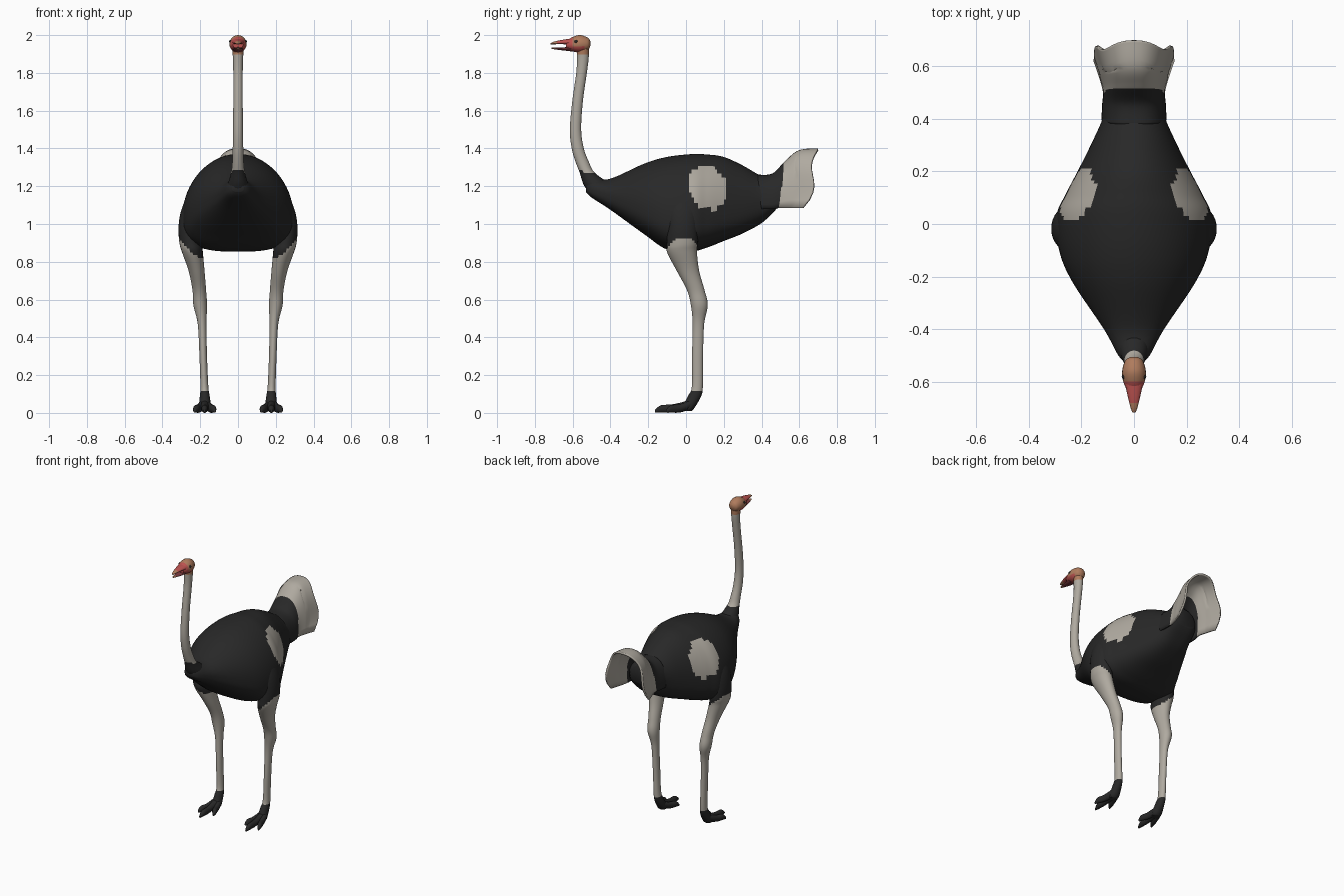
import bpy, bmesh, math
from mathutils import Vector


def material(name, rgb):
    m = bpy.data.materials.new(name)
    m.diffuse_color = (*rgb, 1)
    return m


BLACK = material("black_plumage", (0.021, 0.021, 0.021))
PALE = material("pale_grey", (0.43, 0.40, 0.35))
TAN = material("tan_skin", (0.43, 0.20, 0.11))
RED = material("red_skin", (0.50, 0.085, 0.08))
DARK = material("dark_red", (0.20, 0.045, 0.05))


def spline(rows, k):
    """Smoothly resample a list of rows, k steps per span."""
    out = []
    for i in range(len(rows) - 1):
        a, b, c, d = (rows[max(0, min(len(rows) - 1, i + j))] for j in (-1, 0, 1, 2))
        for s in range(k):
            t = s / k
            out.append([q + 0.5 * t * ((r - p) + t * (2 * p - 5 * q + 4 * r - e
                        + t * (3 * (q - r) + e - p))) for p, q, r, e in zip(a, b, c, d)])
    return out + [list(rows[-1])]


def finish(name, bm, mats, rule=None, mirror=False, angle=50):
    bmesh.ops.recalc_face_normals(bm, faces=bm.faces)
    if rule:
        for f in bm.faces:
            f.material_index = rule(f.calc_center_median())
    me = bpy.data.meshes.new(name)
    bm.to_mesh(me)
    bm.free()
    for m in mats:
        me.materials.append(m)
    ob = bpy.data.objects.new(name, me)
    bpy.context.collection.objects.link(ob)
    if mirror:
        ob.modifiers.new("mirror", 'MIRROR')
    bpy.context.view_layer.objects.active = ob
    ob.select_set(True)
    bpy.ops.object.shade_smooth_by_angle(angle=math.radians(angle))
    ob.select_set(False)
    return ob


def loft(name, rows, along, mats, rule=None, n=24, k=4, low=1.0, mirror=False):
    """Skin rings (x, y, z, half width, upper radius, lower radius) along y or z.
    low < 1 squares off the lower half of each ring."""
    bm = bmesh.new()
    rings = []
    for x, y, z, w, up, dn in spline(rows, k):
        ring = []
        for i in range(n):
            a = 2 * math.pi * i / n
            c, s = math.cos(a), math.sin(a)
            if s < 0:
                c = math.copysign(abs(c) ** low, c)
                s = -abs(s) ** low
            r = s * (up if s > 0 else dn)
            p = (x + w * c, y, z + r) if along == 'y' else (x + w * c, y + r, z)
            ring.append(bm.verts.new(p))
        rings.append(ring)
    for a, b in zip(rings, rings[1:]):
        for i in range(n):
            j = (i + 1) % n
            bm.faces.new((a[i], a[j], b[j], b[i]))
    bm.faces.new(rings[0])
    bm.faces.new(rings[-1])
    return finish(name, bm, mats, rule, mirror)


# Body with a pale wing patch on each flank
def wing_patch(p):
    u, v = (p.y - 0.11) / 0.103, (p.z - 1.19) / 0.113
    inside = abs(u) ** 3 + abs(v) ** 3 < 1 and p.y > 0.01 + max(0, 1.2 - p.z) * 0.5
    return 1 if inside and u + v < 1.35 else 0


loft("body", [
    (0, -0.53, 1.19, 0.03, 0.03, 0.02),
    (0, -0.50, 1.18, 0.06, 0.06, 0.04),
    (0, -0.40, 1.15, 0.115, 0.09, 0.075),
    (0, -0.22, 1.08, 0.235, 0.24, 0.135),
    (0, -0.10, 1.04, 0.285, 0.315, 0.175),
    (0, 0.03, 1.02, 0.295, 0.35, 0.165),
    (0, 0.11, 1.03, 0.262, 0.338, 0.155),
    (0, 0.20, 1.05, 0.215, 0.305, 0.14),
    (0, 0.30, 1.08, 0.165, 0.23, 0.13),
    (0, 0.40, 1.12, 0.120, 0.135, 0.115),
    (0, 0.47, 1.15, 0.105, 0.105, 0.08),
    (0, 0.50, 1.16, 0.080, 0.07, 0.05)],
    'y', (BLACK, PALE), wing_patch, n=72, k=8, low=0.7)

# Neck, dark where it joins the breast
loft("neck", [
    (0, -0.44, 1.16, 0.07, 0.07, 0.07),
    (0, -0.475, 1.21, 0.055, 0.075, 0.068),
    (0, -0.522, 1.27, 0.037, 0.040, 0.040),
    (0, -0.550, 1.33, 0.030, 0.035, 0.035),
    (0, -0.573, 1.40, 0.028, 0.032, 0.032),
    (0, -0.585, 1.50, 0.026, 0.030, 0.030),
    (0, -0.574, 1.65, 0.025, 0.028, 0.028),
    (0, -0.553, 1.80, 0.025, 0.028, 0.028),
    (0, -0.546, 1.88, 0.027, 0.031, 0.031),
    (0, -0.546, 1.94, 0.032, 0.032, 0.032)],
    'z', (BLACK, PALE, TAN),
    lambda p: 2 if p.z > 1.905 else int(p.z > 1.275 + 0.15 * (-0.53 - p.y)))


# Head: tan crown, red face
def face_colour(p):
    return 1 if p.y < -0.602 or (p.y < -0.54 and p.z < 1.945) else 0


loft("head", [
    (0, -0.506, 1.955, 0.012, 0.012, 0.012),
    (0, -0.520, 1.952, 0.033, 0.034, 0.032),
    (0, -0.560, 1.952, 0.045, 0.048, 0.044),
    (0, -0.600, 1.950, 0.041, 0.040, 0.036),
    (0, -0.635, 1.948, 0.026, 0.020, 0.020)],
    'y', (TAN, RED), face_colour, k=6)

# Open beak
loft("upper_beak", [
    (0, -0.60, 1.963, 0.036, 0.020, 0.014),
    (0, -0.66, 1.961, 0.023, 0.013, 0.009),
    (0, -0.70, 1.957, 0.013, 0.008, 0.006),
    (0, -0.718, 1.953, 0.006, 0.004, 0.004)],
    'y', (RED, TAN), lambda p: int(p.y < -0.685), n=16)
loft("lower_beak", [
    (0, -0.60, 1.926, 0.030, 0.012, 0.013),
    (0, -0.66, 1.928, 0.020, 0.007, 0.008),
    (0, -0.712, 1.931, 0.007, 0.004, 0.004)],
    'y', (DARK, TAN), lambda p: int(p.y < -0.695), n=16)

# Eyes
bm = bmesh.new()
bmesh.ops.create_uvsphere(bm, u_segments=12, v_segments=8, radius=0.009)
bmesh.ops.translate(bm, verts=bm.verts, vec=Vector((0.038, -0.582, 1.966)))
finish("eyes", bm, (BLACK,), mirror=True)

# Tail: arched fan, open behind and below
bm = bmesh.new()
grid = []
N = 28
# rows: top y, top z, lower edge y, lower edge z, half width
for yt, zt, yb, zb, w in spline([
        (0.38, 1.255, 0.40, 1.08, 0.118), (0.46, 1.262, 0.46, 1.08, 0.115),
        (0.53, 1.330, 0.50, 1.085, 0.112), (0.60, 1.385, 0.55, 1.085, 0.124),
        (0.70, 1.395, 0.62, 1.085, 0.148)], 8):
    row = []
    for i in range(N + 1):
        a = math.pi * i / N
        h = math.sin(a)
        c = math.cos(a)
        y = yb + (yt - yb) * h ** 0.6 + 0.02 * math.sin(2 * math.pi * h) * (yt > 0.6)
        row.append(bm.verts.new((w * math.copysign(abs(c) ** 0.8, c), y, zb + (zt - zb) * h ** 0.9)))
    grid.append(row)
for a, b in zip(grid, grid[1:]):
    for i in range(N):
        bm.faces.new((a[i], a[i + 1], b[i + 1], b[i]))
tail = finish("tail", bm, (BLACK, PALE),
              lambda p: int(p.y > 0.495 + 0.13 * max(0, p.z - 1.1)))
solid = tail.modifiers.new("thickness", 'SOLIDIFY')
solid.thickness = 0.012
solid.offset = 0


# Legs: black thigh tops, pale shanks, black ankles
def leg_colour(p):
    if p.z < 0.115:
        return 0
    return int(p.z < 0.825 + 0.85 * max(0, p.x - 0.19) + 0.25 * min(0, p.y + 0.02))


loft("legs", [
    (0.250, -0.020, 1.14, 0.025, 0.055, 0.055),
    (0.254, -0.018, 1.06, 0.050, 0.080, 0.078),
    (0.256, -0.018, 0.98, 0.059, 0.082, 0.080),
    (0.250, -0.020, 0.90, 0.060, 0.082, 0.082),
    (0.241, -0.020, 0.85, 0.055, 0.078, 0.080),
    (0.219, 0.012, 0.75, 0.042, 0.058, 0.060),
    (0.205, 0.052, 0.65, 0.036, 0.046, 0.047),
    (0.200, 0.070, 0.57, 0.036, 0.045, 0.044),
    (0.190, 0.065, 0.47, 0.023, 0.031, 0.030),
    (0.184, 0.061, 0.30, 0.020, 0.029, 0.029),
    (0.178, 0.060, 0.14, 0.021, 0.029, 0.029),
    (0.176, 0.045, 0.09, 0.026, 0.036, 0.034),
    (0.175, 0.015, 0.03, 0.032, 0.032, 0.035),
    (0.175, 0.005, 0.01, 0.024, 0.025, 0.028)],
    'z', (BLACK, PALE), leg_colour, n=28, k=6, mirror=True)

# Toes: long middle toe and a shorter one on each side
for name, tip_x, tip_y in (("middle_toes", 0.177, -0.165),
                           ("outer_toes", 0.230, -0.105),
                           ("inner_toes", 0.123, -0.095)):
    rows = []
    for t, z, w, r in ((0, 0.060, 0.020, 0.022), (0.3, 0.036, 0.023, 0.023),
                       (0.6, 0.023, 0.018, 0.022), (0.85, 0.021, 0.016, 0.020),
                       (1, 0.009, 0.006, 0.008)):
        rows.append((0.176 + (tip_x - 0.176) * t, 0.05 + (tip_y - 0.05) * t, z, w, r, r))
    loft(name, rows, 'y', (BLACK,), n=14, mirror=True)
